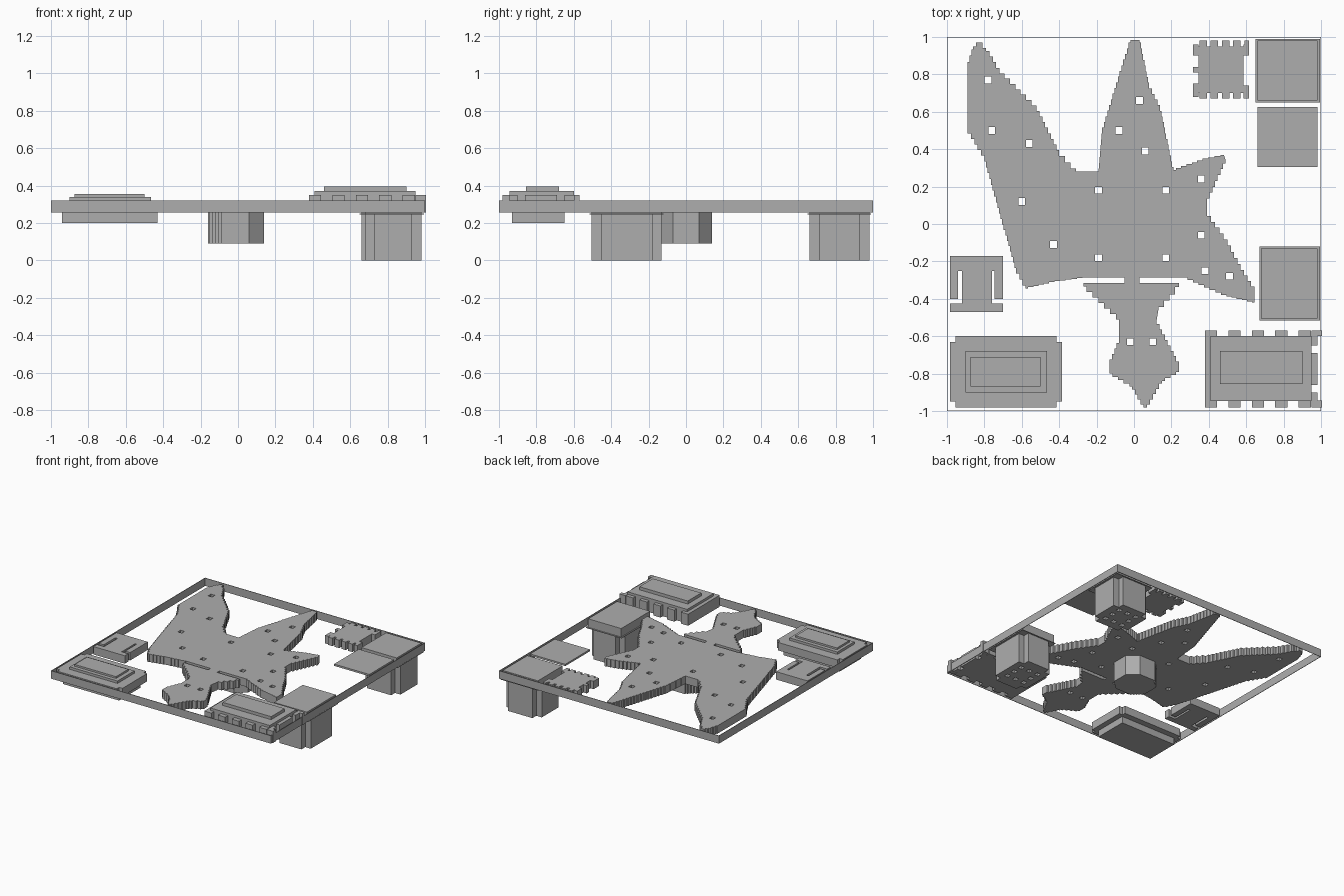
import bpy

cube = bpy.data.objects.get("Cube")
if cube:
    bpy.data.objects.remove(cube, do_unlink=True)

stone = bpy.data.materials.new("plain grey")
stone.use_nodes = True
grey = (0.42, 0.42, 0.42, 1)
stone.diffuse_color = grey
stone.node_tree.nodes["Principled BSDF"].inputs["Base Color"].default_value = grey

DECK_LOW, DECK_TOP = 0.255, 0.32


def rect(left, right, front, back):
    return [(left, front), (right, front), (right, back), (left, back)]


def notched_rect(left, right, front, back, notch):
    """Rectangle outline with a square bite out of each corner."""
    a, b = left + notch, right - notch
    c, d = front + notch, back - notch
    return [(a, front), (b, front), (b, c), (right, c), (right, d), (b, d),
            (b, back), (a, back), (a, d), (left, d), (left, c), (a, c)]


def square(centre, size):
    x, y = centre
    half = size / 2
    return rect(x - half, x + half, y - half, y + half)


def stepped(points, step):
    """Turn the sloping edges of an outline into small stairs."""
    result = []
    for (ax, ay), (bx, by) in zip(points, points[1:] + points[:1]):
        dx, dy = bx - ax, by - ay
        count = max(1, round(max(abs(dx), abs(dy)) / step))
        result.append((ax, ay))
        if min(abs(dx), abs(dy)) < step / 2:
            continue
        for i in range(count):
            x, y = ax + dx * i / count, ay + dy * i / count
            nx, ny = x + dx / count, y + dy / count
            # travel half the run, climb, then finish the run
            if abs(dx) > abs(dy):
                mid = (x + nx) / 2
                result += [(mid, y), (mid, ny)]
            else:
                mid = (y + ny) / 2
                result += [(x, mid), (nx, mid)]
    return result


def slab(name, outline, low, high, holes=()):
    """Extrude a flat outline, with optional through holes, into a solid."""
    curve = bpy.data.curves.new(name, "CURVE")
    curve.dimensions = "2D"
    curve.fill_mode = "BOTH"
    curve.extrude = (high - low) / 2
    for loop in [outline, *holes]:
        spline = curve.splines.new("POLY")
        spline.points.add(len(loop) - 1)
        for point, (x, y) in zip(spline.points, loop):
            point.co = (x, y, 0, 1)
        spline.use_cyclic_u = True
    source = bpy.data.objects.new(name + " profile", curve)
    bpy.context.collection.objects.link(source)
    graph = bpy.context.evaluated_depsgraph_get()
    mesh = bpy.data.meshes.new_from_object(source.evaluated_get(graph))
    bpy.data.objects.remove(source, do_unlink=True)
    mesh.name = name
    mesh.materials.clear()
    mesh.materials.append(stone)
    for face in mesh.polygons:
        face.use_smooth = False
        face.material_index = 0
    part = bpy.data.objects.new(name, mesh)
    part.location.z = (low + high) / 2
    bpy.context.collection.objects.link(part)
    return part


# Star-shaped central deck: long wing, spire, side points and tail
wing = [(-.26, -.285), (-.44, -.31), (-.58, -.345), (-.63, -.25), (-.73, .1),
        (-.8, .35), (-.89, .5), (-.89, .85), (-.86, .95), (-.83, .97),
        (-.79, .94), (-.72, .82), (-.52, .62), (-.4, .38), (-.31, .28)]
spire = [(-.19, .28), (-.17, .5), (-.02, .985), (.03, .985), (.08, .74),
         (.14, .62), (.21, .29)]
points = [(.38, .35), (.48, .37), (.49, .34), (.39, .12), (.39, .06),
          (.5, -.1), (.57, -.23), (.645, -.35), (.645, -.42), (.48, -.38),
          (.27, -.285)]
tail = [(.03, -.285), (.03, -.315), (.24, -.315), (.22, -.36), (.13, -.46),
        (.12, -.52), (.24, -.75), (.24, -.79), (.15, -.84), (.07, -.98),
        (.05, -.98), (-.01, -.87), (-.13, -.8), (-.13, -.74), (-.08, -.62),
        (-.08, -.51), (-.27, -.335), (-.27, -.315), (-.05, -.315), (-.05, -.285)]
shafts = [(-.78, .77), (-.76, .5), (-.56, .43), (-.6, .12), (-.43, -.11),
          (-.08, .5), (.03, .66), (.06, .39), (.36, .24), (.36, -.06),
          (.38, -.25), (.51, -.28), (-.02, -.63), (.1, -.63)]
shafts += [(x, y) for x in (-.19, .17) for y in (-.18, .18)]
slab("central_deck", stepped(wing + spire + points + tail, .03), DECK_LOW, DECK_TOP,
     [square(centre, .036) for centre in shafts])

# Eight-sided column below the deck
column = [(-.08, -.14), (.06, -.14), (.14, -.07), (.14, .07), (.06, .14), (-.08, .14)]
left_side = stepped([(-.08, .14), (-.16, .07), (-.16, -.07), (-.08, -.14)], .015)
slab("support_column", column[:-1] + left_side[:left_side.index((-.08, -.14))],
     .09, DECK_LOW)

# Thin boundary wall around everything
edge, thin = 1, .004
for side, sign in (("left", 1), ("right", -1)):
    inner, outer = sorted((sign * edge, sign * (edge - thin)))
    slab(side + "_boundary_wall", rect(inner, outer, -edge, edge), DECK_LOW, DECK_TOP)
for side, sign in (("back", 1), ("front", -1)):
    inner, outer = sorted((sign * edge, sign * (edge - thin)))
    slab(side + "_boundary_wall", rect(-edge, edge, inner, outer), DECK_LOW, DECK_TOP)

# Two towers hanging below flat lids
for name, left, front, back in (("back", .66, .66, .98), ("front", .68, -.505, -.13)):
    right = .98
    slab(name + "_tower_lid", rect(left, right, front, back), .25, DECK_TOP)
    slab(name + "_tower_flange", rect(left - .01, right + .015, front - .01, back + .01),
         .245, .25)
    mid_x, mid_y = (left + right) / 2, (front + back) / 2
    openings = [square((mid_x + i * .08, mid_y + j * .08), .035)
                for i in (-1, 0, 1) for j in (-1, 0, 1) if i or j]
    slab(name + "_tower_body", notched_rect(left, right, front, back, .05), 0, .245,
         openings)
slab("thin_side_plate", rect(.66, .98, .305, .625), .305, DECK_TOP)

# Terraced hall at the front right corner
slab("terraced_hall_hull", rect(-.94, -.43, -.93, -.65), .2, DECK_LOW)
slab("terraced_hall_base", notched_rect(-.985, -.385, -.98, -.6, .03), DECK_LOW, DECK_TOP)
slab("terraced_hall_step", rect(-.9, -.465, -.9, -.68), DECK_TOP, .34)
slab("terraced_hall_roof", rect(-.875, -.5, -.87, -.71), .34, .355)

# Toothed hall at the front left corner
slab("toothed_hall_base", rect(.38, .95, -.945, -.6), DECK_LOW, .35)
slab("toothed_hall_step", rect(.41, .95, -.945, -.6), .35, .37)
slab("toothed_hall_roof", rect(.46, .9, -.855, -.68), .37, .395)
for i in range(6):
    x = .38 + i * .125
    for row, front, back in (("front", -.98, -.945), ("back", -.6, -.57)):
        slab(f"toothed_hall_{row}_tooth", rect(x, min(x + .065, .98), front, back),
             DECK_LOW, .35)
for front, back in ((-.98, -.9), (-.86, -.69), (-.65, -.57)):
    slab("toothed_hall_side_tooth", rect(.95, .98, front, back), DECK_LOW, .35)

# Small toothed block at the back
slab("toothed_block", rect(.345, .585, .7, .95), DECK_LOW, DECK_TOP)
for i in range(5):
    x = .35 + i * .06
    for row, front, back in (("front", .67, .7), ("back", .95, .98)):
        slab(f"toothed_block_{row}_tooth", rect(x, min(x + .04, .615), front, back),
             DECK_LOW, DECK_TOP)
for front, back in ((.68, .75), (.81, .84), (.9, .96)):
    slab("toothed_block_right_tooth", rect(.315, .345, front, back), DECK_LOW, DECK_TOP)
for front, back in ((.67, .74), (.9, .96)):
    slab("toothed_block_left_tooth", rect(.585, .615, front, back), DECK_LOW, DECK_TOP)

# Slotted block on the right side
slotted = [(-.985, -.47), (-.7, -.47), (-.7, -.425), (-.76, -.425), (-.76, -.25),
           (-.745, -.25), (-.745, -.4), (-.7, -.4), (-.7, -.17), (-.985, -.17),
           (-.985, -.4), (-.94, -.4), (-.94, -.25), (-.92, -.25), (-.92, -.425),
           (-.985, -.425)]
slab("slotted_block", slotted, DECK_LOW, DECK_TOP)
